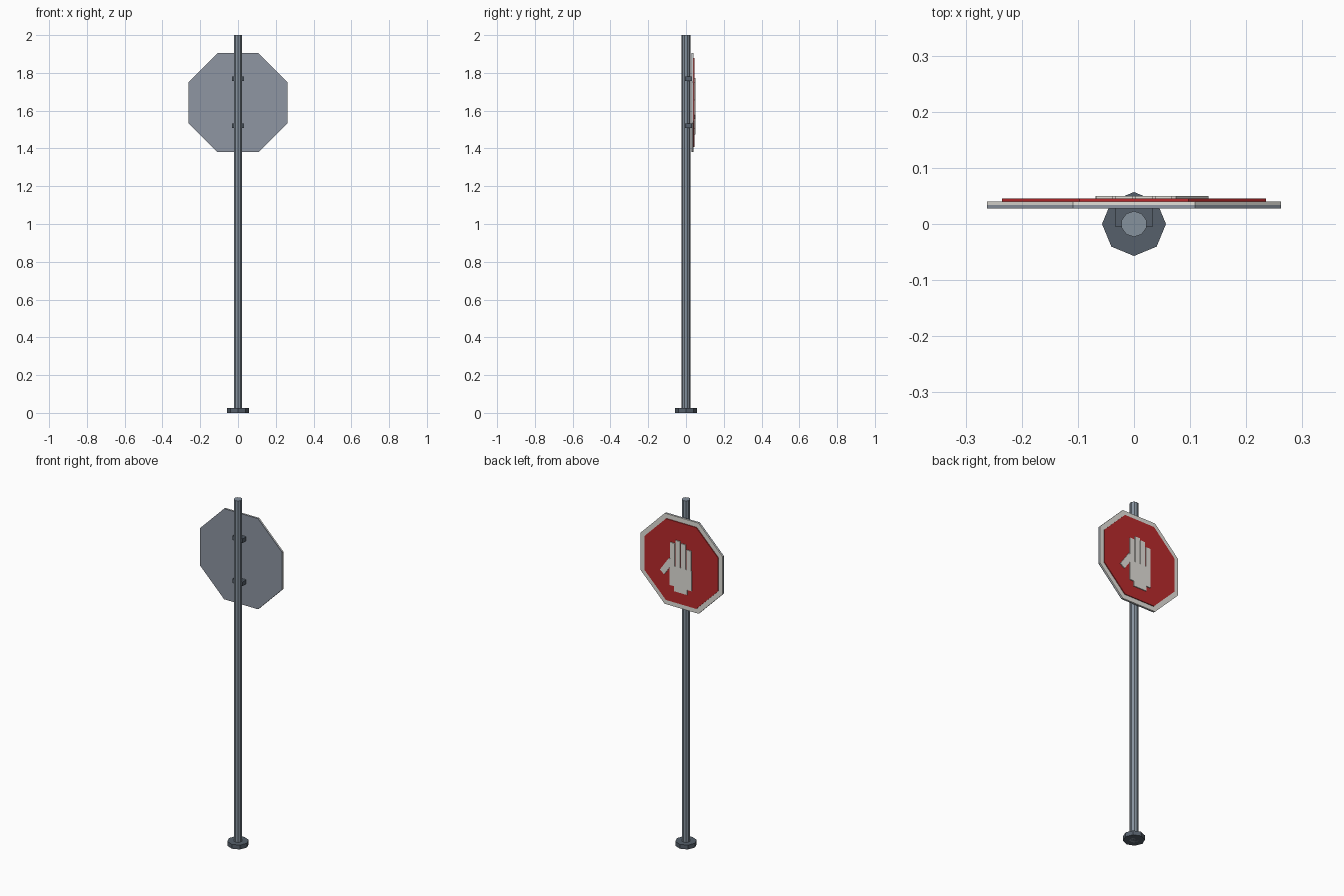
import bpy, bmesh, math
from mathutils import Matrix, Vector

if "Cube" in bpy.data.objects:
    bpy.data.objects.remove(bpy.data.objects["Cube"])


def material(name, rgb):
    m = bpy.data.materials.new(name)
    lin = [((c / 255 + 0.055) / 1.055) ** 2.4 for c in rgb]
    m.diffuse_color = (*lin, 1)
    m.use_nodes = True
    m.node_tree.nodes["Principled BSDF"].inputs["Base Color"].default_value = m.diffuse_color
    return m


STEEL = material("galvanised_steel", (134, 146, 158))
BACK = material("sign_back_grey", (142, 150, 162))
DARK = material("dark_steel", (86, 96, 107))
RED = material("sign_red", (186, 42, 44))
WHITE = material("off_white", (226, 224, 217))


def finish(name, bm, mat):
    bmesh.ops.recalc_face_normals(bm, faces=bm.faces)
    mesh = bpy.data.meshes.new(name)
    bm.to_mesh(mesh)
    bm.free()
    mesh.materials.append(mat)
    ob = bpy.data.objects.new(name, mesh)
    bpy.context.collection.objects.link(ob)
    return ob


def cylinder(name, sides, r, z0, z1, mat):
    bm = bmesh.new()
    bmesh.ops.create_cone(bm, cap_ends=True, segments=sides, radius1=r, radius2=r,
                          depth=z1 - z0, matrix=Matrix.Translation((0, 0, (z0 + z1) / 2)))
    return finish(name, bm, mat)


def octagon_plate(name, half, y0, y1, mat):
    # flat-topped octagon standing in the xz plane
    bm = bmesh.new()
    r = half / math.cos(math.pi / 8)
    place = (Matrix.Translation((0, (y0 + y1) / 2, SIGN_Z))
             @ Matrix.Rotation(math.pi / 2, 4, 'X') @ Matrix.Rotation(math.pi / 8, 4, 'Z'))
    bmesh.ops.create_cone(bm, cap_ends=True, segments=8, radius1=r, radius2=r,
                          depth=y1 - y0, matrix=place)
    return finish(name, bm, mat)


def box(name, centre, size, mat, tilt=0):
    bm = bmesh.new()
    place = (Matrix.Translation(centre) @ Matrix.Rotation(tilt, 4, 'Y')
             @ Matrix.Diagonal(Vector((*size, 1))))
    bmesh.ops.create_cube(bm, size=1, matrix=place)
    return finish(name, bm, mat)


SIGN_Z = 1.643

# post and foot
cylinder("post", 10, 0.023, 0.0, 2.0, STEEL)
cylinder("base_flange", 8, 0.057, 0.0, 0.025, DARK)

# brackets between post and sign
for label, z in (("upper", 1.769), ("lower", 1.520)):
    box(label + "_bracket", (0, 0.0115, z), (0.066, 0.033, 0.024), DARK)

# layered sign: metal back, white border, red face
octagon_plate("sign_back", 0.262, 0.028, 0.034, BACK)
octagon_plate("sign_border", 0.262, 0.034, 0.040, WHITE)
octagon_plate("sign_face", 0.235, 0.040, 0.045, RED)

# raised open hand on the face
HAND_Y, HAND_T = 0.0475, 0.005
box("palm", (0, HAND_Y, 1.562), (0.138, HAND_T, 0.116), WHITE)
box("wrist", (0, HAND_Y, 1.4895), (0.084, HAND_T, 0.029), WHITE)
for label, x, top in (("index", 0.053, 1.752), ("middle", 0.018, 1.772),
                      ("ring", -0.018, 1.762), ("little", -0.053, 1.735)):
    box(label + "_finger", (x, HAND_Y, (1.615 + top) / 2),
        (0.030, HAND_T, top - 1.615), WHITE)
box("thumb", (0.090, HAND_Y, 1.607), (0.034, HAND_T, 0.10), WHITE, math.radians(-35))
